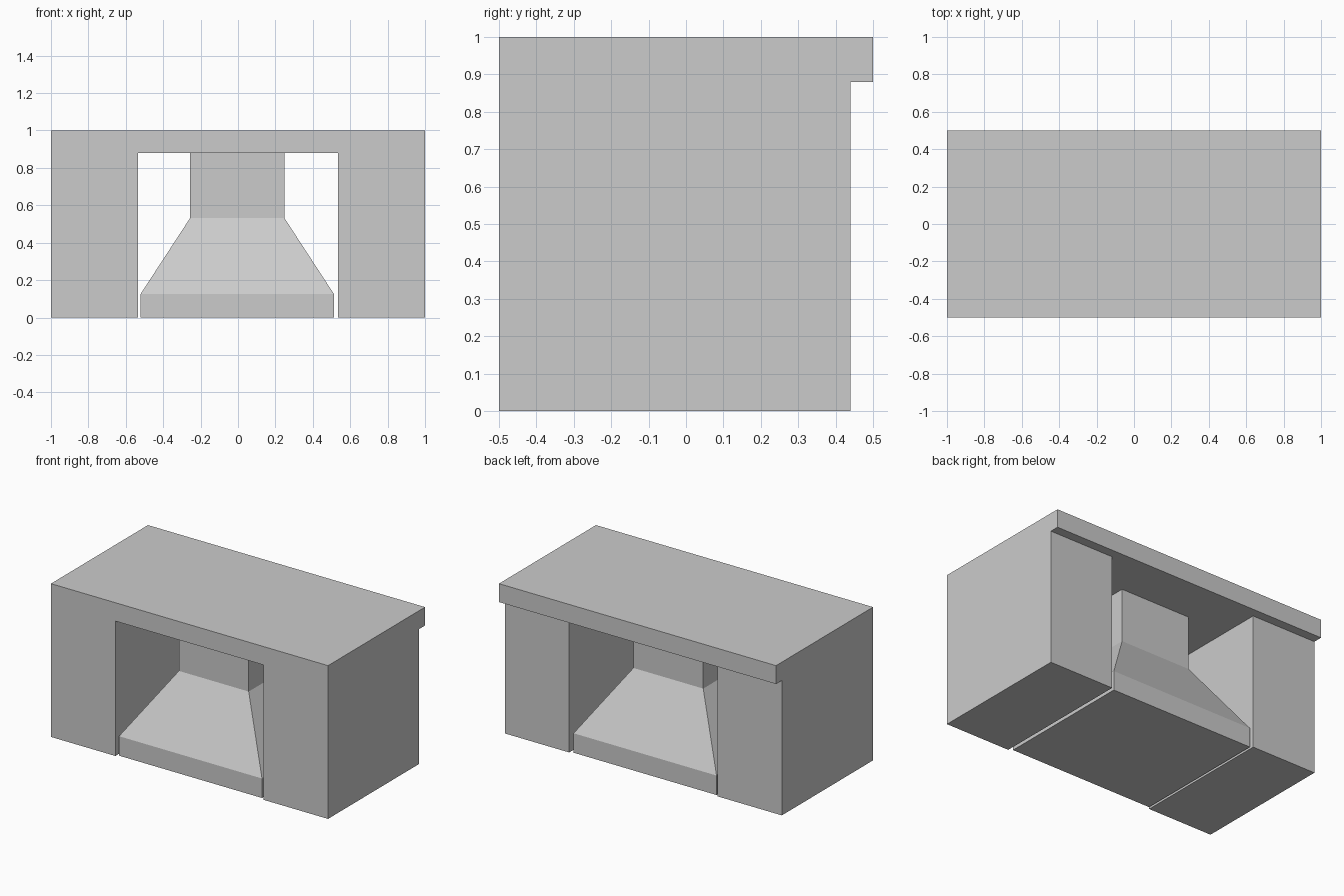
import bpy
import bmesh

cube = bpy.data.objects.get("Cube")
if cube:
    bpy.data.objects.remove(cube, do_unlink=True)

# Single plain material
grey = bpy.data.materials.new("light_grey")
grey.use_nodes = True
grey.diffuse_color = (0.6, 0.6, 0.6, 1)
grey.node_tree.nodes["Principled BSDF"].inputs["Base Color"].default_value = (0.6, 0.6, 0.6, 1)


def finish(name, bm):
    """Merge coplanar faces and turn the bmesh into an object."""
    bmesh.ops.dissolve_limit(bm, angle_limit=0.01, verts=bm.verts[:], edges=bm.edges[:])
    bmesh.ops.recalc_face_normals(bm, faces=bm.faces[:])
    mesh = bpy.data.meshes.new(name)
    bm.to_mesh(mesh)
    bm.free()
    mesh.materials.append(grey)
    obj = bpy.data.objects.new(name, mesh)
    bpy.context.collection.objects.link(obj)
    return obj


def push(bm, faces, y):
    """Extrude faces along y and return the new end faces."""
    out = bmesh.ops.extrude_face_region(bm, geom=faces)["geom"]
    bmesh.ops.translate(bm, vec=(0, y, 0),
                        verts=[v for v in out if isinstance(v, bmesh.types.BMVert)])
    return [f for f in out if isinstance(f, bmesh.types.BMFace)]


# Body: arch profile of two legs and a top, pushed to depth
FRONT, LEG_BACK, BACK = -0.5, 0.44, 0.5
xs = (-1, -0.535, 0.535, 1)
zs = (0, 0.88, 1)
bm = bmesh.new()
grid = [[bm.verts.new((x, FRONT, z)) for x in xs] for z in zs]
for row in range(2):
    for col in range(3):
        if (row, col) != (0, 1):
            bm.faces.new((grid[row][col], grid[row][col + 1],
                          grid[row + 1][col + 1], grid[row + 1][col]))
for v in [v for v in bm.verts if not v.link_faces]:
    bm.verts.remove(v)
# keep the front cap by extruding a copy of the profile
caps = bm.faces[:]
front = bmesh.ops.duplicate(bm, geom=caps)["geom"]
ends = push(bm, caps, LEG_BACK - FRONT)
bmesh.ops.remove_doubles(bm, verts=bm.verts[:], dist=0.0001)

# Overhanging lip along the back of the top
lip = [f for f in bm.faces
       if all(v.co.y > LEG_BACK - 0.001 and v.co.z > zs[1] - 0.001 for v in f.verts)]
push(bm, lip, BACK - LEG_BACK)
finish("desk_body", bm)

# Pedestal: plinth, sloped shoulders and neck, as stacked rectangles
CX, CY = -0.004, -0.028
rings = ((0.516, 0.456, 0), (0.516, 0.456, 0.127),
         (0.252, 0.216, 0.532), (0.252, 0.216, 0.88))
bm = bmesh.new()
loops = [[bm.verts.new((CX + sx * hx, CY + sy * hy, z))
          for sx, sy in ((-1, -1), (1, -1), (1, 1), (-1, 1))]
         for hx, hy, z in rings]
bm.faces.new(loops[0][::-1])
bm.faces.new(loops[-1])
for low, high in zip(loops, loops[1:]):
    for i in range(4):
        j = (i + 1) % 4
        bm.faces.new((low[i], low[j], high[j], high[i]))
finish("pedestal", bm)
